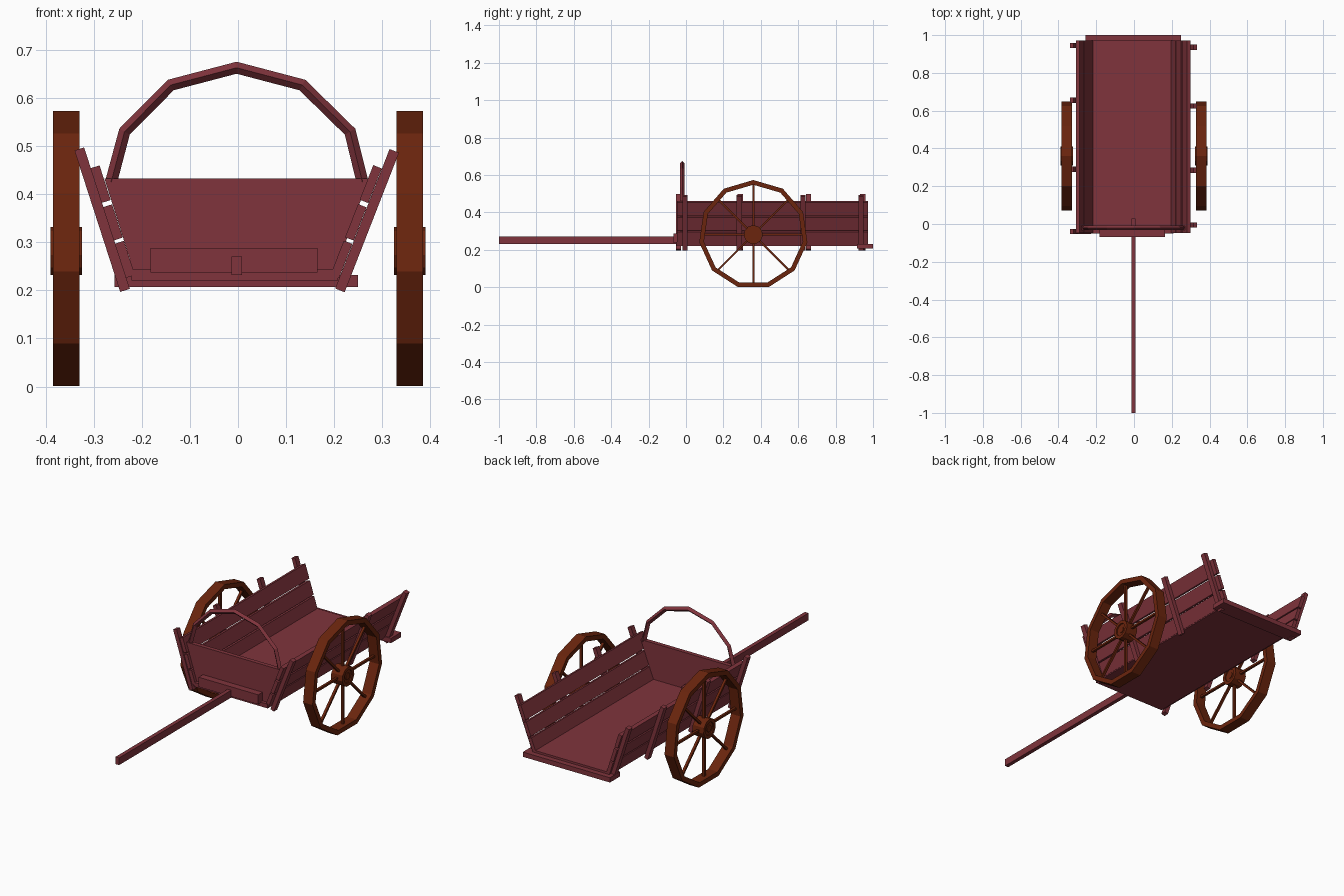
import bpy, bmesh, math
from mathutils import Vector, Matrix

cube = bpy.data.objects.get("Cube")
if cube:
    bpy.data.objects.remove(cube, do_unlink=True)


def material(name, color):
    m = bpy.data.materials.new(name)
    m.use_nodes = True
    m.diffuse_color = color
    m.node_tree.nodes["Principled BSDF"].inputs["Base Color"].default_value = color
    return m


RED = material("red_wood", (0.215, 0.034, 0.045, 1))
BROWN = material("brown_wood", (0.145, 0.018, 0.004, 1))


def finish(name, bm, mat):
    bmesh.ops.recalc_face_normals(bm, faces=bm.faces)
    mesh = bpy.data.meshes.new(name)
    bm.to_mesh(mesh)
    bm.free()
    mesh.materials.append(mat)
    obj = bpy.data.objects.new(name, mesh)
    bpy.context.collection.objects.link(obj)
    return obj


def prism(name, outline, y0, y1, mat=RED):
    """Extrude an x-z outline along y."""
    bm = bmesh.new()
    face = bm.faces.new([bm.verts.new((x, y0, z)) for x, z in outline])
    new = bmesh.ops.extrude_face_region(bm, geom=[face])["geom"]
    verts = [v for v in new if isinstance(v, bmesh.types.BMVert)]
    bmesh.ops.translate(bm, verts=verts, vec=(0, y1 - y0, 0))
    return finish(name, bm, mat)


def box(name, x0, x1, y0, y1, z0, z1):
    return prism(name, [(x0, z0), (x1, z0), (x1, z1), (x0, z1)], y0, y1)


def slat(name, a, b, thick, y0, y1):
    """Leaning board whose x-z section runs from a to b."""
    a, b = Vector(a), Vector(b)
    n = (b - a).orthogonal().normalized() * thick / 2
    return prism(name, [a - n, b - n, b + n, a + n], y0, y1)


def sweep(bm, rings, closed):
    """Skin a row of equal vertex rings."""
    rows = [[bm.verts.new(p) for p in r] for r in rings]
    n = len(rows[0])
    for i in range(len(rows) - (0 if closed else 1)):
        p, q = rows[i], rows[(i + 1) % len(rows)]
        for j in range(n):
            k = (j + 1) % n
            bm.faces.new((p[j], p[k], q[k], q[j]))
    if not closed:
        bm.faces.new(rows[0])
        bm.faces.new(rows[-1])


# Bed, end boards and pole
box("floor", -0.222, 0.208, -0.05, 0.972, 0.221, 0.243)
box("tail_bar", -0.257, 0.25, 0.915, 1.0, 0.207, 0.232)
prism("front_board", [(-0.217, 0.24), (0.202, 0.24), (0.272, 0.433), (-0.278, 0.433)],
      -0.032, -0.01)
box("pole_mount", -0.182, 0.165, -0.068, -0.03, 0.237, 0.288)
box("pole", -0.013, 0.008, -1.0, 0.03, 0.232, 0.27)

# Leaning sides: upper and lower ends of the post line, then post positions
sides = {
    "right": ((-0.235, 0.2), (-0.33, 0.494), (-0.04, 0.29, 0.655, 0.945)),
    "left": ((0.212, 0.2), (0.325, 0.49), (-0.005, 0.285, 0.625, 0.935)),
}
for side, (low, high, posts) in sides.items():
    low, high = Vector(low), Vector(high)
    for i, y in enumerate(posts):
        slat(f"{side}_post_{i + 1}", low, high, 0.021, y - 0.014, y + 0.014)
    inward = Vector((0.021 if side == "right" else -0.022, 0))
    for i, (z0, z1) in enumerate(((0.229, 0.3), (0.307, 0.376), (0.385, 0.457))):
        at = lambda z: low.lerp(high, (z - low.y) / (high.y - low.y)) + inward
        slat(f"{side}_plank_{i + 1}", at(z0), at(z1), 0.019, -0.048, 0.972)

# Hoop over the front board
path = [(-0.264, 0.425), (-0.236, 0.53), (-0.14, 0.627), (-0.003, 0.663),
        (0.134, 0.627), (0.233, 0.53), (0.259, 0.425)]
path = [Vector((x, 0, z)) for x, z in path]
rings = []
for i, p in enumerate(path):
    before = (p - path[max(i - 1, 0)]).normalized()
    after = (path[min(i + 1, len(path) - 1)] - p).normalized()
    t = (before + after).normalized()
    n = Vector((-t.z, 0, t.x)) * 0.0125
    c = p + Vector((0, -0.02, 0))
    d = Vector((0, 0.0125, 0))
    rings.append([c + n, c + d, c - n, c - d])
bm = bmesh.new()
sweep(bm, rings, False)
finish("front_hoop", bm, RED)

# Wheels
HUB_Y, HUB_Z, RADIUS, SIDES, SPOKES = 0.36, 0.281, 0.292, 11, 8


def lathe(bm, profile, count):
    """Turn a closed (x, radius) profile about the x axis, first corner up."""
    rings = []
    for i in range(count):
        a = math.tau * i / count
        rings.append([(x, r * math.sin(a), r * math.cos(a)) for x, r in profile])
    sweep(bm, rings, True)


def ring(bm, x0, x1, r0, r1, count):
    lathe(bm, [(x0, r0), (x1, r0), (x1, r1), (x0, r1)], count)


for side, x in (("right", -0.357), ("left", 0.357)):
    parts = {}
    bm = bmesh.new()
    ring(bm, -0.0275, 0.0275, 0.267, RADIUS, SIDES)
    parts["rim"] = bm
    bm = bmesh.new()
    ring(bm, -0.033, 0.033, 0.034, 0.051, SIDES)
    ring(bm, -0.027, 0.027, 0.016, 0.036, SIDES)
    bmesh.ops.create_cone(bm, cap_ends=True, segments=SIDES, radius1=0.018, radius2=0.018,
                          depth=0.062, matrix=Matrix.Rotation(math.pi / 2, 4, "Y"))
    parts["hub"] = bm
    bm = bmesh.new()
    for i in range(SPOKES):
        m = (Matrix.Rotation(math.tau * i / SPOKES, 4, "X")
             @ Matrix.Translation((0, 0, 0.157))
             @ Matrix.Diagonal((0.013, 0.011, 0.235, 1)))
        bmesh.ops.create_cube(bm, size=1, matrix=m)
    parts["spokes"] = bm
    for part, bm in parts.items():
        obj = finish(f"{side}_wheel_{part}", bm, BROWN)
        obj.location = (x, HUB_Y, HUB_Z)
